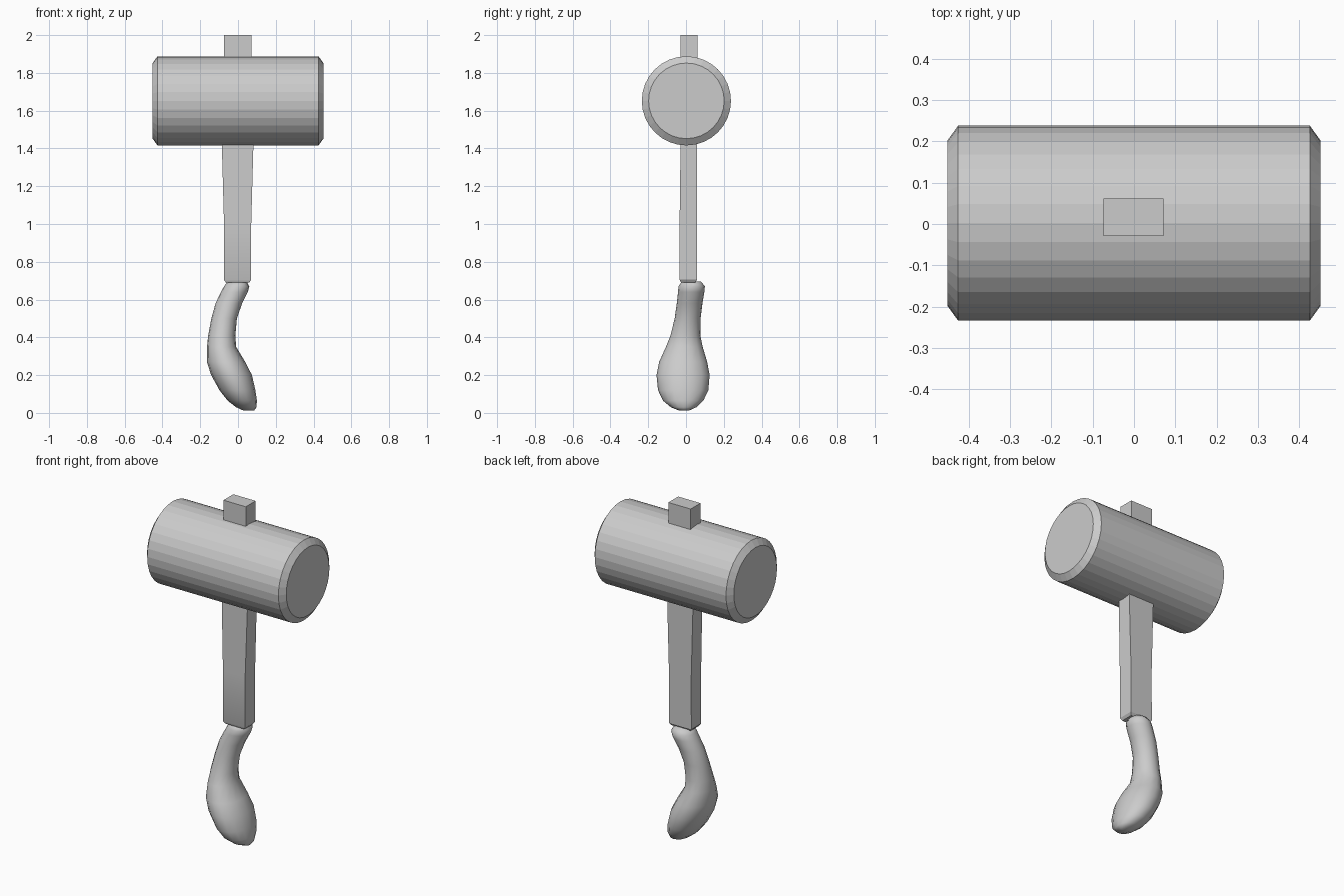
import bpy, bmesh, math
from mathutils import Vector

grey = bpy.data.materials.new("plain grey")
grey.diffuse_color = (0.6, 0.6, 0.6, 1)


def loft(name, rings, angle):
    """Skin a closed solid through a list of point rings."""
    bm = bmesh.new()
    loops = [[bm.verts.new(p) for p in ring] for ring in rings]
    n = len(loops[0])
    for a, b in zip(loops, loops[1:]):
        for i in range(n):
            j = (i + 1) % n
            bm.faces.new((a[i], a[j], b[j], b[i]))
    bm.faces.new(loops[0][::-1])
    bm.faces.new(loops[-1])
    bmesh.ops.recalc_face_normals(bm, faces=bm.faces)
    mesh = bpy.data.meshes.new(name)
    bm.to_mesh(mesh)
    bm.free()
    mesh.materials.append(grey)
    obj = bpy.data.objects.new(name, mesh)
    bpy.context.collection.objects.link(obj)
    bpy.ops.object.select_all(action='DESELECT')
    obj.select_set(True)
    bpy.context.view_layer.objects.active = obj
    if angle:
        bpy.ops.object.shade_smooth_by_angle(angle=math.radians(angle))
    return obj


def circle(n):
    return [(math.cos(2 * math.pi * i / n), math.sin(2 * math.pi * i / n)) for i in range(n)]


# Mallet head: faceted cylinder with chamfered ends
head_profile = [(-0.452, 0.2), (-0.426, 0.236), (0.426, 0.236), (0.452, 0.2)]
loft("mallet_head", [[(x, 0.002 + r * c, 1.652 + r * s) for c, s in circle(32)]
                     for x, r in head_profile], 0)

# Shaft: rectangular bar, wider just under the head (z, x min, x max, y min, y max)
shaft = [(0.69, -0.064, 0.060, -0.026, 0.048),
         (0.705, -0.075, 0.070, -0.034, 0.058),
         (1.00, -0.074, 0.070, -0.034, 0.058),
         (1.40, -0.085, 0.081, -0.029, 0.058),
         (1.65, -0.085, 0.081, -0.029, 0.060),
         (1.88, -0.074, 0.071, -0.029, 0.062),
         (2.00, -0.074, 0.071, -0.029, 0.062)]
loft("shaft", [[(a, c, z), (b, c, z), (b, d, z), (a, d, z)]
               for z, a, b, c, d in shaft], 30)

# Curved grip: oval rings (z, x min, x max, y min, y max, end slope)
grip = [(0.012, 0.030, 0.085, -0.035, 0.015, 0.0),
        (0.030, -0.010, 0.098, -0.080, 0.055, 0.0),
        (0.065, -0.055, 0.100, -0.122, 0.092, 0.0),
        (0.120, -0.098, 0.092, -0.148, 0.118, 0.0),
        (0.200, -0.142, 0.074, -0.156, 0.125, 0.0),
        (0.270, -0.165, 0.038, -0.142, 0.112, 0.0),
        (0.350, -0.164, -0.010, -0.106, 0.088, 0.0),
        (0.410, -0.158, -0.014, -0.082, 0.076, 0.0),
        (0.500, -0.141, -0.006, -0.060, 0.077, 0.0),
        (0.580, -0.119, 0.022, -0.049, 0.087, 0.0),
        (0.640, -0.090, 0.052, -0.042, 0.097, 0.0),
        (0.670, -0.074, 0.060, -0.040, 0.100, 0.0),
        (0.695, -0.055, 0.046, -0.022, 0.080, 0.0)]
loft("grip", [[((a + b) / 2 + (b - a) / 2 * u, (c + d) / 2 + (d - c) / 2 * v, z + s * u)
               for u, v in circle(16)] for z, a, b, c, d, s in grip], 60)
